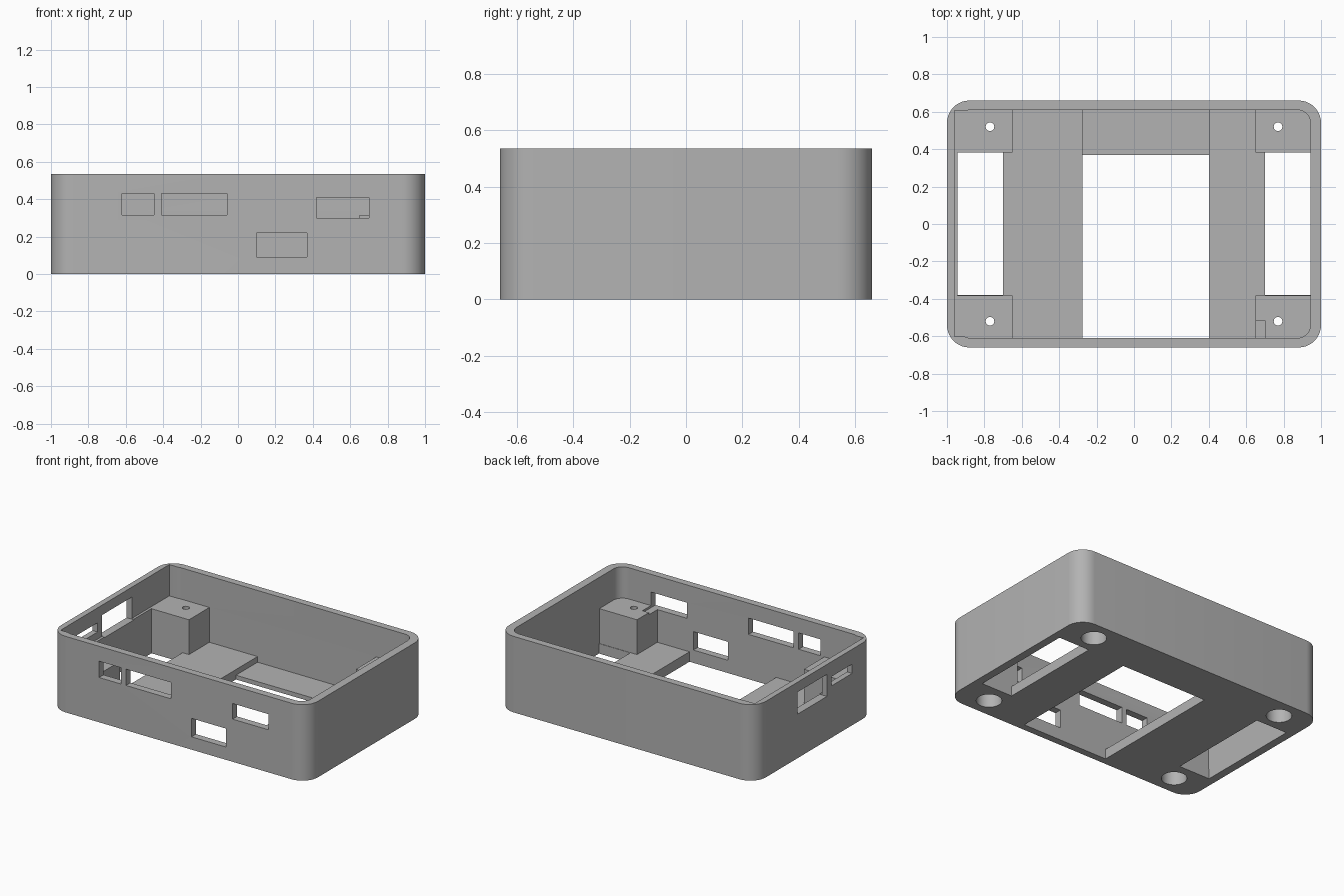
import bpy, bmesh, math

cube = bpy.data.objects.get("Cube")
if cube:
    bpy.data.objects.remove(cube, do_unlink=True)

grey = bpy.data.materials.new("mid_grey")
grey.use_nodes = True
colour = (0.45, 0.45, 0.45, 1)
grey.diffuse_color = colour
grey.node_tree.nodes["Principled BSDF"].inputs["Base Color"].default_value = colour


def prism(name, outline, z0, z1):
    """Closed solid raised from a flat outline."""
    bm = bmesh.new()
    base = bm.faces.new([bm.verts.new((x, y, z0)) for x, y in outline])
    up = bmesh.ops.extrude_face_region(bm, geom=[base])["geom"]
    bmesh.ops.translate(bm, vec=(0, 0, z1 - z0),
                        verts=[v for v in up if isinstance(v, bmesh.types.BMVert)])
    bmesh.ops.recalc_face_normals(bm, faces=bm.faces)
    mesh = bpy.data.meshes.new(name)
    bm.to_mesh(mesh)
    bm.free()
    mesh.materials.append(grey)
    obj = bpy.data.objects.new(name, mesh)
    bpy.context.collection.objects.link(obj)
    return obj


def rounded(hx, hy, r, steps=10):
    """Rounded rectangle outline."""
    points = []
    for k, (sx, sy) in enumerate([(1, 1), (-1, 1), (-1, -1), (1, -1)]):
        for i in range(steps + 1):
            a = (k + i / steps) * math.pi / 2
            points.append((sx * (hx - r) + r * math.cos(a),
                           sy * (hy - r) + r * math.sin(a)))
    return points


def circle(cx, cy, r, n=32):
    return [(cx + r * math.cos(math.tau * i / n), cy + r * math.sin(math.tau * i / n))
            for i in range(n)]


def box(name, x0, x1, y0, y1, z0, z1):
    return prism(name, [(x0, y0), (x1, y0), (x1, y1), (x0, y1)], z0, z1)


def combine(target, tool, operation):
    bpy.context.view_layer.objects.active = target
    mod = target.modifiers.new("combine", "BOOLEAN")
    mod.operation = operation
    mod.solver = "EXACT"
    mod.object = tool
    bpy.ops.object.modifier_apply(modifier=mod.name)
    bpy.data.objects.remove(tool, do_unlink=True)


def cut(tool):
    combine(case, tool, "DIFFERENCE")


HEIGHT, FLOOR, POST = 0.535, 0.07, 0.315
IN_X, IN_Y = 0.943, 0.61

# Outer shell and its cavity
case = prism("enclosure_base", rounded(1, 0.66, 0.12), 0, HEIGHT)
cut(prism("cavity", rounded(IN_X, IN_Y, 0.07), FLOOR, 1))

# Floor: thinner middle strip, large opening and two side openings
cut(box("thin_strip", -0.275, 0.4, -IN_Y, IN_Y, 0.03, 0.2))
cut(box("middle_opening", -0.275, 0.4, -IN_Y, 0.37, -0.1, 0.2))
for side in (-1, 1):
    xs = sorted((side * 0.7, side * IN_X))
    cut(box("side_opening", *xs, -0.38, 0.385, -0.1, 0.2))

# Corner posts with screw holes and wide recesses underneath
corners = [(sx, sy) for sx in (-1, 1) for sy in (-1, 1)]
for sx, sy in corners:
    xs = sorted((sx * 0.65, sx * 0.955))
    ys = sorted((sy * 0.383, sy * 0.63))
    combine(case, box("post", *xs, *ys, 0.04, POST), "UNION")
for sx, sy in corners:
    cut(prism("screw_hole", circle(sx * 0.77, sy * 0.52, 0.023), 0.1, 0.5))
    cut(prism("screw_recess", circle(sx * 0.77, sy * 0.52, 0.082), -0.1, 0.25))

# Thinned upper part of the right wall
cut(box("wall_relief", -0.96, -0.87, -0.602, 0.607, POST, 1))

# Port openings in the front wall
for x0, x1, z0, z1 in [(-0.62, -0.45, 0.315, 0.43), (-0.41, -0.06, 0.315, 0.43),
                       (0.1, 0.37, 0.09, 0.22)]:
    cut(box("front_port", x0, x1, -0.8, -0.55, z0, z1))
cut(box("notched_port", 0.42, 0.7, -0.8, -0.515, 0.3, 0.41))

# Port openings in the right wall
cut(box("large_side_port", -1.1, -0.9, -0.14, 0.19, 0.31, 0.465))
cut(box("small_side_port", -1.1, -0.9, -0.42, -0.19, 0.365, 0.43))

# Smooth rounded corners, crisp edges
bpy.ops.object.select_all(action="DESELECT")
case.select_set(True)
bpy.context.view_layer.objects.active = case
bpy.ops.object.shade_smooth_by_angle(angle=math.radians(30))
